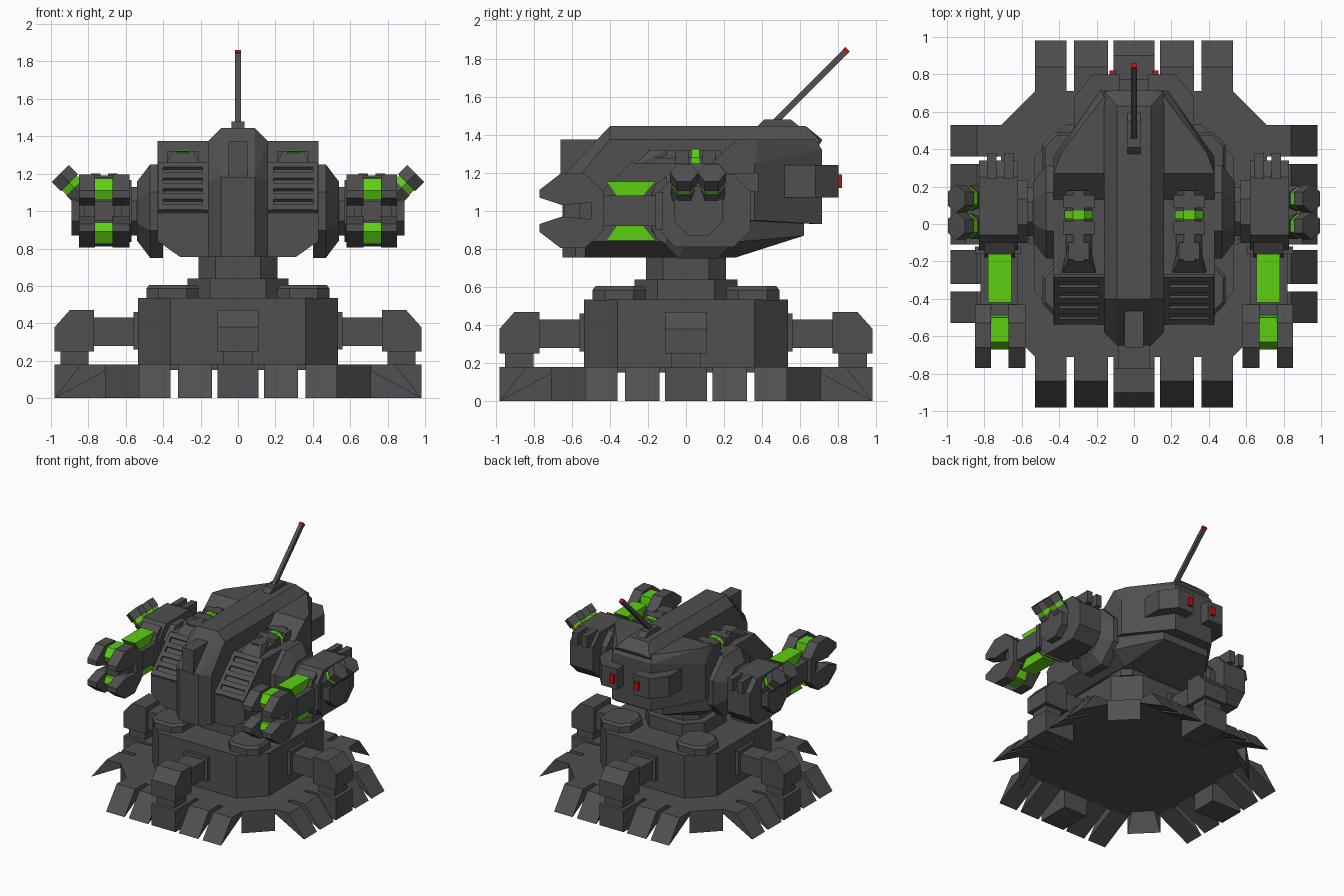
import bpy
import bmesh
import math
from mathutils import Matrix, Vector

default_cube = bpy.data.objects.get("Cube")
if default_cube:
    bpy.data.objects.remove(default_cube, do_unlink=True)


def make_material(name, red, green, blue):
    material = bpy.data.materials.new(name)
    material.use_nodes = True
    colour = (red, green, blue, 1)
    material.diffuse_color = colour
    shader = material.node_tree.nodes["Principled BSDF"]
    shader.inputs["Base Color"].default_value = colour
    return material


STEEL = make_material("dark grey steel", .08, .08, .08)
GLOW = make_material("bright green glow", .11, .62, .006)
SIGNAL = make_material("signal red", .5, .008, .008)


def hull(name, points, material=STEEL):
    """Convex solid around a handful of corner points."""
    mesh = bpy.data.meshes.new(name)
    bm = bmesh.new()
    for point in points:
        bm.verts.new(point)
    bmesh.ops.remove_doubles(bm, verts=bm.verts, dist=.0001)
    result = bmesh.ops.convex_hull(bm, input=bm.verts)
    unused = [v for v in result["geom_interior"] if isinstance(v, bmesh.types.BMVert)]
    bmesh.ops.delete(bm, geom=unused, context="VERTS")
    bmesh.ops.dissolve_limit(bm, angle_limit=.01, verts=bm.verts, edges=bm.edges)
    bmesh.ops.recalc_face_normals(bm, faces=bm.faces)
    bm.to_mesh(mesh)
    bm.free()
    mesh.materials.append(material)
    part = bpy.data.objects.new(name, mesh)
    bpy.context.scene.collection.objects.link(part)
    return part


def flip(points):
    return [(-x, y, z) for x, y, z in points]


def symmetric(name, points, material=STEEL):
    return hull(name, points + flip(points), material)


def pair(name, points, material=STEEL):
    hull("left_" + name, points, material)
    hull("right_" + name, flip(points), material)


def span(x, y, z):
    """Corners of a box given its three ranges."""
    return [(a, b, c) for a in x for b in y for c in z]


def side_profile(profile, x):
    return [(a, y, z) for a in x for y, z in profile]


def plan_octagon(half, corner, z, centre=(0, 0)):
    cx, cy = centre
    flat = [(half, corner), (corner, half)]
    return [(cx + sx * a, cy + sy * b, h) for a, b in flat
            for sx in (-1, 1) for sy in (-1, 1) for h in z]


def disc(centre, axis, radius, start, end, sides, turn=0):
    """Corner points of a prism along any axis."""
    direction = Vector(axis).normalized()
    frame = direction.to_track_quat("Z", "Y").to_matrix()
    points = []
    for i in range(sides):
        angle = math.tau * i / sides + turn
        ring = Vector((math.cos(angle), math.sin(angle), 0)) * radius
        for along in (start, end):
            points.append(tuple(Vector(centre) + frame @ ring + direction * along))
    return points


def four_sides(name, points):
    for side, label in enumerate(("front", "left", "back", "right")):
        turn = Matrix.Rotation(side * math.pi / 2, 3, "Z")
        hull(label + "_" + name, [tuple(turn @ Vector(p)) for p in points])


# Base plate, skirt flaps and legs
OUT = -.98
hull("base_plate", plan_octagon(.71, .53, (.15, .18)))
flap = [(-.7, .15), (-.7, .18), (-.84, .18), (OUT, 0)]
for label, inner, outer in (("inner", .14, .32), ("outer", .36, .53)):
    four_sides(label + "_flap_a", side_profile(flap, (inner, outer)))
    four_sides(label + "_flap_b", side_profile(flap, (-inner, -outer)))
four_sides("corner_skirt", span((.53,), (-.71,), (0, .18)) + span((.71,), (-.53,), (0, .18))
           + [(.5, -.62, .16), (.62, -.5, .16)])
four_sides("foot_plate", span((-.11, .11), (-.7, OUT), (0, .18)))
four_sides("ankle", span((-.08, .08), (-.8, -.95), (.17, .26)))
knee = [(-.77, .25), (-.77, .47), (-.9, .47), (OUT, .38), (OUT, .25)]
four_sides("knee", side_profile(knee, (-.11, .11)))
four_sides("leg_beam", span((-.085, .085), (-.5, -.78), (.28, .43)))
four_sides("leg_mount", span((-.11, .11), (-.5, -.56), (.26, .46)))

# Tower, corner pads and neck
hull("tower", plan_octagon(.535, .36, (.17, .535)))
for x in (-.35, .35):
    for y in (-.35, .35):
        hull("tower_pad", plan_octagon(.14, .075, (.53, .585), (x, y))
             + plan_octagon(.125, .065, (.605,), (x, y)))
hull("collar", plan_octagon(.27, .15, (.53, .64)))
hull("neck", plan_octagon(.21, .12, (.63, .77)))

# Central ridge of the turret
symmetric("ridge", [
    (.09, -.4, 1.445), (.16, -.4, 1.375), (.09, -.65, 1.18), (.16, -.58, 1.16),
    (.09, -.65, .755), (.16, -.58, .755), (.09, .63, 1.445), (.16, .63, 1.375),
    (.1, .715, 1.375), (.16, .71, 1.36), (.16, .26, .755)])
symmetric("nose_fin", span((.05,), (-.66, -.42), (1.18, 1.375)))

# Turret hull, low at the front and high at the rear
symmetric("lower_hull", [
    (.43, -.53, .99), (.43, -.53, .84), (.31, -.53, .755), (.43, -.27, 1.25),
    (.43, .3, 1.25), (.43, .3, .84), (.31, .26, .755), (.22, .62, .87), (.22, .62, 1.2)])
symmetric("rear_hull", [
    (.43, .13, 1.25), (.43, .27, 1.375), (.39, .38, 1.375), (.16, .68, 1.375),
    (.43, .36, 1.25), (.43, .13, .95), (.43, .36, .95), (.18, .715, 1.32), (.18, .715, .93)])

# Grilles on the sloping front and power cells behind them
slope = Vector((0, -1, -1)).normalized()
lift = Vector((0, -1, 1)).normalized()
grille_top = Vector((.295, -.27, 1.25))
for step in range(5):
    bar = grille_top + slope * (.02 + step * .08)
    corners = [bar + Vector((x, 0, 0)) + slope * s + lift * h
               for x in (-.11, .11) for s in (-.02, .02) for h in (-.02, .018)]
    pair("grille_bar", [tuple(p) for p in corners])
for x in (.175, .415):
    rail = [grille_top + Vector((x - .295 + w, 0, 0)) + slope * s + lift * h
            for w in (-.014, .014) for s in (0, .365) for h in (-.02, .018)]
    pair("grille_rail", [tuple(p) for p in rail])
pair("cell_ramp", span((.2, .39), (-.27,), (1.24,)) + span((.24, .35), (-.19, -.1), (1.24, 1.32)))
pair("cell_body", disc((.295, 0, 1.25), (0, 1, 0), .075, -.2, .18, 8, math.pi / 8))
pair("cell_band", disc((.295, .05, 1.25), (0, 1, 0), .082, -.022, .022, 8, math.pi / 8), GLOW)
for y in (-.02, .12):
    pair("cell_clamp", span((.21, .38), (y - .035, y + .035), (1.23, 1.32)))

# Rear boxes with red lights
pair("rear_box", span((.075, .22), (.5, .8), (1.07, 1.24)) + span((.32,), (.45, .68), (1.07, 1.24)))
pair("rear_light", span((.095, .13), (.79, .82), (1.12, 1.19)), SIGNAL)

# Antenna
foot_profile = [(.37, 1.44), (.41, 1.48), (.55, 1.48), (.6, 1.44)]
hull("antenna_foot", side_profile(foot_profile, (-.035, .035)))
mast = ((0, .46, 1.46), (0, 1, 1))
hull("antenna_mast", disc(*mast, .022, 0, .53, 4, math.pi / 4))
hull("antenna_tip", disc(*mast, .024, .53, .55, 4, math.pi / 4), SIGNAL)

# Shoulders and arm housings
HUB = (0, .065, 1)
AXIS = (1, 0, 0)
EIGHTH = math.pi / 8
pair("shoulder_flange", disc(HUB, AXIS, .27, .4, .47, 8, EIGHTH) + disc(HUB, AXIS, .17, .54, .54, 8, EIGHTH))
pair("shoulder_joint", disc(HUB, AXIS, .14, .5, .66, 8, EIGHTH))
housing = [(-.14, 1.1), (-.06, 1.19), (.25, 1.19), (.34, 1.1),
           (.34, .9), (.25, .81), (-.06, .81), (-.14, .9)]
pair("arm_housing", side_profile(housing, (.62, .83)))
pair("arm_inner_plate", disc(HUB, AXIS, .18, .57, .63, 8, EIGHTH))
pair("arm_hub_cap", disc(HUB, AXIS, .14, .8, .89, 8, EIGHTH))
for x in (.67, .76):
    pair("arm_vent", span((x - .025, x + .025), (.24, .38), (1.1, 1.2)))

# Cannon barrels, glow cells and claws, repeated above and below the arm's centre
pair("barrel", span((.62, .82), (-.56, -.1), (.92, 1.08)))
pair("barrel_ring", span((.605, .85), (-.16, -.12), (.9, 1.1)))
pair("barrel_collar", span((.58, .85), (-.5, -.43), (.9, 1.1)))
pair("muzzle", span((.66, .77), (-.64, -.5), (.95, 1.05)))
cell = [(-.42, .155), (-.16, .155), (-.23, .07), (-.36, .07)]
claw = [(-.77, .11), (-.66, .195), (-.53, .195), (-.43, .1), (-.43, .05), (-.65, .03), (-.77, .07)]
muzzle_cell = [(-.67, .11), (-.63, .175), (-.5, .175), (-.48, .06), (-.65, .06)]
brace = [(-.18, .08), (-.16, .14), (-.1, .18), (-.1, .08)]
for label, sign in (("upper", 1), ("lower", -1)):
    def place(profile, x):
        return side_profile([(y, 1 + sign * z) for y, z in profile], x)
    pair(label + "_glow_cell", place(cell, (.655, .78)), GLOW)
    pair(label + "_muzzle_glow", place(muzzle_cell, (.67, .765)), GLOW)
    pair(label + "_brace", place(brace, (.635, .8)))
    pair(label + "_inner_claw", place(claw, (.58, .67)))
    pair(label + "_outer_claw", place(claw, (.765, .85)))

# Twin tilted launchers on each arm
for y in (-.01, .135):
    launcher = ((.83, y, 1.08), (1, 0, 1))
    pair("launcher_base", disc(*launcher, .07, -.02, .065, 6))
    pair("launcher_band", disc(*launcher, .064, .06, .105, 6), GLOW)
    pair("launcher_tip", disc(*launcher, .074, .1, .17, 6))
